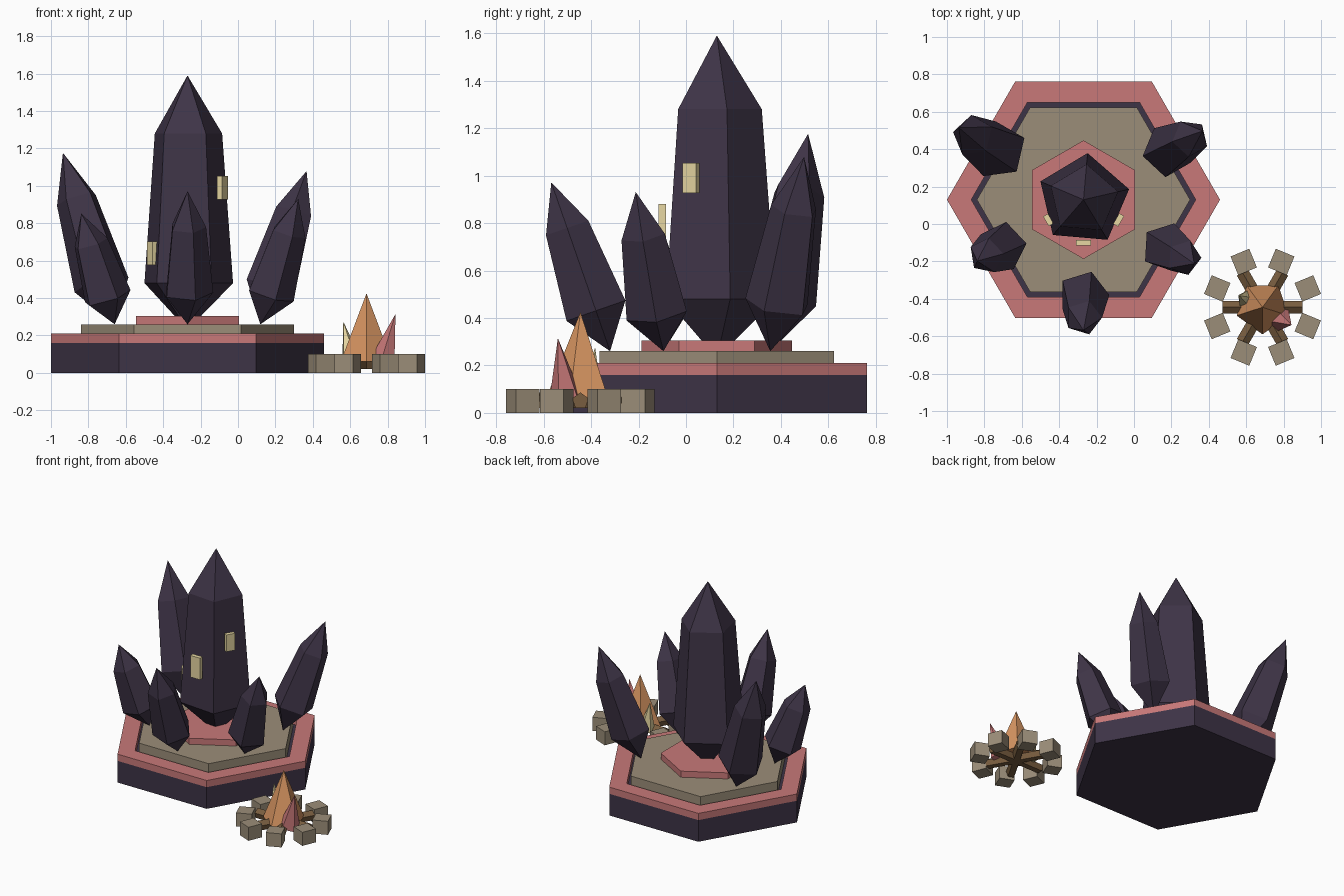
import bpy, bmesh
from math import radians, sin, cos, pi
from mathutils import Matrix, Vector

if "Cube" in bpy.data.objects:
    bpy.data.objects.remove(bpy.data.objects["Cube"])

CX, CY = -0.27, 0.13      # platform centre
FX, FY = 0.687, -0.445    # campfire centre


def mat(name, rgb):
    m = bpy.data.materials.new(name)
    m.diffuse_color = (*rgb, 1)
    m.use_nodes = True
    m.node_tree.nodes["Principled BSDF"].inputs["Base Color"].default_value = m.diffuse_color
    return m


DARK = mat("dark_crystal", (0.048, 0.034, 0.062))
PINK = mat("rose", (0.58, 0.19, 0.19))
TAN = mat("sandstone", (0.33, 0.27, 0.19))
GLOW = mat("window_glow", (0.80, 0.68, 0.36))
FLAME = mat("flame_orange", (0.68, 0.30, 0.12))
WOOD = mat("wood", (0.19, 0.11, 0.05))


def finish(name, bm, material, matrix=Matrix()):
    bmesh.ops.recalc_face_normals(bm, faces=bm.faces)
    me = bpy.data.meshes.new(name)
    bm.to_mesh(me)
    bm.free()
    me.materials.append(material)
    ob = bpy.data.objects.new(name, me)
    ob.matrix_world = matrix
    bpy.context.collection.objects.link(ob)
    return ob


def lathe(name, material, sides, profile, matrix, phase=0, closed=False):
    """Spin (radius, z) points into a faceted solid; radius 0 makes a point."""
    bm = bmesh.new()
    rings = []
    for r, z in profile:
        if r == 0:
            rings.append([bm.verts.new((0, 0, z))] * sides)
        else:
            rings.append([bm.verts.new((r * cos(phase + 2 * pi * i / sides),
                                        r * sin(phase + 2 * pi * i / sides), z))
                          for i in range(sides)])
    pairs = list(zip(rings, rings[1:]))
    if closed:
        pairs.append((rings[-1], rings[0]))
    for a, b in pairs:
        for i in range(sides):
            j = (i + 1) % sides
            bm.faces.new(list(dict.fromkeys((a[i], a[j], b[j], b[i]))))
    if not closed:
        for end, (r, z) in ((rings[0], profile[0]), (rings[-1], profile[-1])):
            if r:
                bm.faces.new(end)
    return finish(name, bm, material, matrix)


def box(name, material, size, matrix):
    bm = bmesh.new()
    bmesh.ops.create_cube(bm, size=1, matrix=Matrix.Diagonal((*size, 1)))
    return finish(name, bm, material, matrix)


def place(x, y, z, az=0):
    return Matrix.Translation((x, y, z)) @ Matrix.Rotation(radians(az), 4, 'Z')


# Stepped hexagonal platform
mid = place(CX, CY, 0)
lathe("platform_base", DARK, 6, [(0.73, 0), (0.73, 0.16)], mid)
lathe("platform_rim", PINK, 6, [(0.60, 0.16), (0.73, 0.16), (0.73, 0.21), (0.60, 0.21)], mid, closed=True)
lathe("platform_floor", TAN, 6, [(0.57, 0.16), (0.57, 0.26)], mid)
lathe("centre_step", PINK, 6, [(0.317, 0.26), (0.317, 0.305)], mid, pi / 6)

# Central crystal tower
lathe("crystal_tower", DARK, 5, [(0, 0.23), (0.25, 0.48), (0.19, 1.28), (0, 1.59)], mid, radians(13))

# Leaning crystals: azimuth, length, radius, spin
for i, (az, length, r, spin) in enumerate([(30, 0.867, 0.142, 18), (150, 0.97, 0.158, 18),
                                           (210, 0.626, 0.135, 14), (270, 0.753, 0.138, 18),
                                           (330, 0.71, 0.135, 28)]):
    a = radians(az)
    m = place(CX + 0.45 * cos(a), CY + 0.45 * sin(a), 0.26, az) @ Matrix.Rotation(radians(19.2), 4, 'Y')
    lathe(f"leaning_crystal_{i + 1}", DARK, 5,
          [(0, 0), (r, 0.24 * length), (r * 0.72, 0.73 * length), (0, length)], m, radians(spin))

# Glowing windows: azimuth, distance, centre height, width, height
for i, (az, d, z, w, h) in enumerate([(-30, 0.217, 0.99, 0.065, 0.125), (210, 0.217, 0.64, 0.06, 0.125),
                                      (270, 0.23, 0.80, 0.08, 0.16)]):
    a = radians(az)
    box(f"window_{i + 1}", GLOW, (0.03, w, h), place(CX + d * cos(a), CY + d * sin(a), z, az))

# Campfire stone ring
for i in range(8):
    az = 22.5 + 45 * i
    a = radians(az)
    box(f"fire_stone_{i + 1}", TAN, (0.108, 0.108, 0.10),
        place(FX + 0.262 * cos(a), FY + 0.262 * sin(a), 0.05, az))

# Crossed logs
for i in range(3):
    m = place(FX, FY, 0.05, 60 * i) @ Matrix.Rotation(pi / 2, 4, 'Y')
    lathe(f"log_{i + 1}", WOOD, 5, [(0.036, -0.215), (0.036, 0.215)], m, pi)

# Flames: base centre, tip, radius
for name, material, base, tip, r in [
        ("flame_main", FLAME, (FX, FY, 0.06), (FX, FY, 0.425), 0.145),
        ("flame_side_rose", PINK, (0.775, -0.505, 0.06), (0.842, -0.54, 0.315), 0.072),
        ("flame_side_yellow", GLOW, (0.605, -0.405, 0.06), (0.563, -0.383, 0.275), 0.055)]:
    axis = Vector(tip) - Vector(base)
    m = Matrix.Translation(base) @ axis.to_track_quat('Z', 'Y').to_matrix().to_4x4()
    if name == "flame_main":
        m = Matrix.Translation(base)
    lathe(name, material, 5, [(r, 0), (0, axis.length)], m, -pi / 2)
